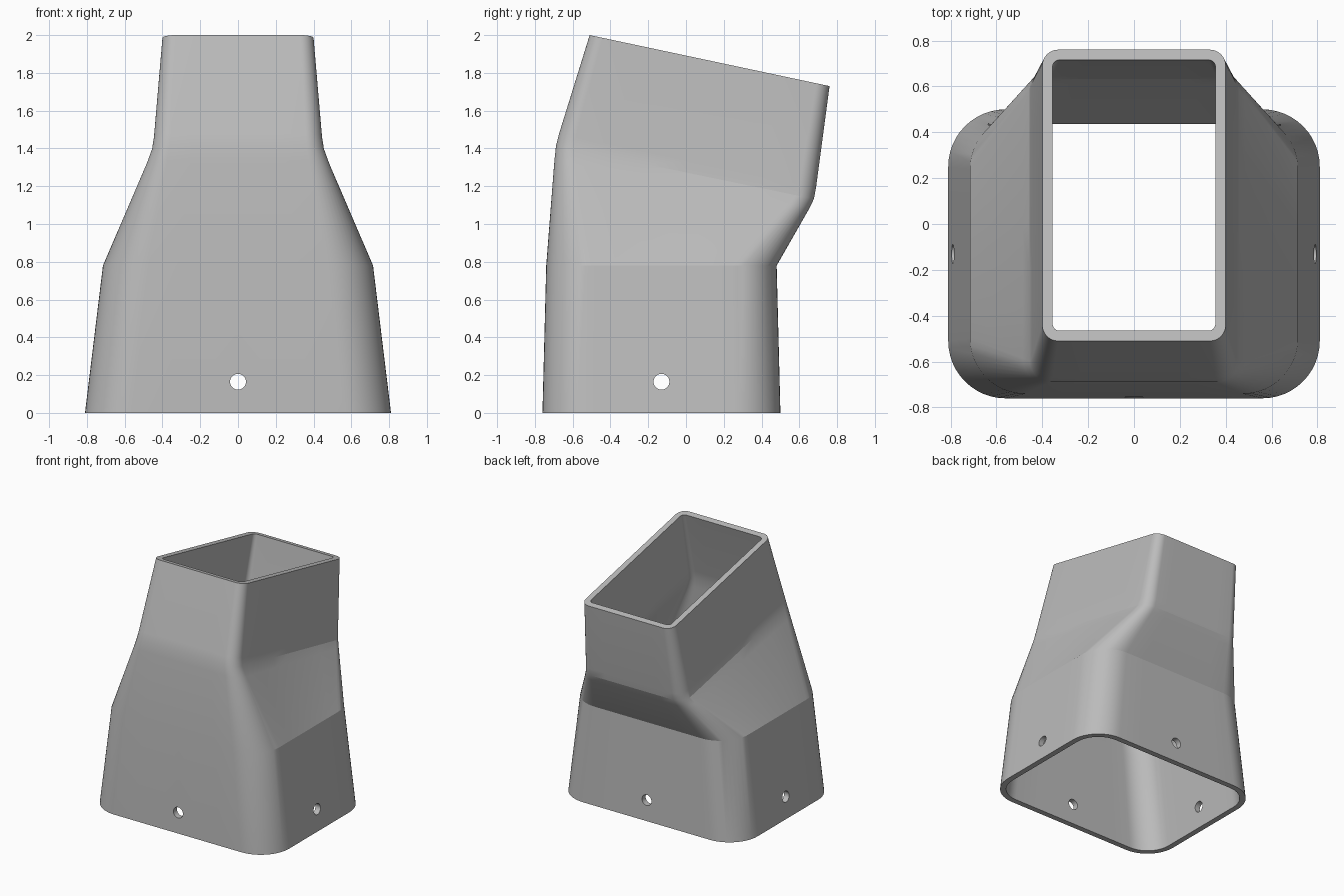
import bpy, bmesh, math
from mathutils import Vector

cube = bpy.data.objects.get("Cube")
if cube:
    bpy.data.objects.remove(cube, do_unlink=True)

WALL = 0.045
ARC = 12     # segments per rounded corner
FLAT = 6     # segments per straight side

grey = bpy.data.materials.new("plain_grey")
grey.use_nodes = True
colour = (0.5, 0.5, 0.5, 1)
grey.diffuse_color = colour
grey.node_tree.nodes["Principled BSDF"].inputs["Base Color"].default_value = colour

# Sections: half width, front y, back y, front z, back z, corner radius
base = (0.81, -0.76, 0.50, 0.0, 0.0, 0.25)
shoulder = (0.715, -0.74, 0.48, 0.78, 0.78, 0.24)
neck = (0.45, -0.69, 0.68, 1.42, 1.13, 0.09)
mouth = (0.40, -0.51, 0.76, 2.0, 1.73, 0.07)


def mix(a, b, t):
    return tuple(p + (q - p) * t for p, q in zip(a, b))


def section_ring(section, inset):
    """Rounded rectangle on a plane that may slope from front to back."""
    w, y0, y1, z0, z1, r = section
    slope = (z1 - z0) / (y1 - y0)
    rad = max(r - inset, 0.03)
    x, lo, hi = w - inset - rad, y0 + inset + rad, y1 - inset - rad
    corners = [(x, hi), (-x, hi), (-x, lo), (x, lo)]
    pts = []
    for i, (cx, cy) in enumerate(corners):
        for k in range(ARC + 1):
            a = math.pi / 2 * (i + k / ARC)
            pts.append(Vector((cx + rad * math.cos(a), cy + rad * math.sin(a), 0)))
        a = math.pi / 2 * (i + 1)
        nx, ny = corners[(i + 1) % 4]
        end = Vector((nx + rad * math.cos(a), ny + rad * math.sin(a), 0))
        start = pts[-1].copy()
        pts += [start.lerp(end, k / FLAT) for k in range(1, FLAT)]
    for p in pts:
        p.z = z0 + (p.y - y0) * slope
    return pts


# Soft bend around the neck
below, above = mix(shoulder, neck, 0.87), mix(neck, mouth, 0.1)
bend = mix(neck, mix(below, above, 0.5), 0.35)
sections = [base, shoulder, below, bend, above, mouth]

# Outer skin going up, inner skin coming down, closed into a loop
bm = bmesh.new()
loops = [section_ring(s, 0) for s in sections]
loops += [section_ring(s, WALL) for s in reversed(sections)]
rings = [[bm.verts.new(p) for p in loop] for loop in loops]
for a, b in zip(rings, rings[1:] + rings[:1]):
    n = len(a)
    for i in range(n):
        j = (i + 1) % n
        bm.faces.new((a[i], a[j], b[j], b[i]))
bmesh.ops.recalc_face_normals(bm, faces=bm.faces)
mesh = bpy.data.meshes.new("adapter_body")
bm.to_mesh(mesh)
bm.free()
mesh.materials.append(grey)
body = bpy.data.objects.new("adapter_body", mesh)
bpy.context.collection.objects.link(body)


# Screw holes straight through opposite walls
def drill(name, location, rotation):
    bpy.ops.mesh.primitive_cylinder_add(vertices=32, radius=0.042, depth=3,
                                        location=location, rotation=rotation)
    cutter = bpy.context.object
    cutter.name = name
    cutter.data.materials.append(grey)
    cutter.hide_render = True
    mod = body.modifiers.new(name, "BOOLEAN")
    mod.operation = "DIFFERENCE"
    mod.solver = "EXACT"
    mod.object = cutter
    bpy.context.view_layer.objects.active = body
    bpy.ops.object.modifier_apply(modifier=mod.name)
    bpy.data.objects.remove(cutter, do_unlink=True)


drill("front_back_hole", (0, 0, 0.165), (math.pi / 2, 0, 0))
drill("side_hole", (0, -0.13, 0.165), (0, math.pi / 2, 0))

bpy.ops.object.select_all(action="DESELECT")
body.select_set(True)
bpy.context.view_layer.objects.active = body
bpy.ops.object.shade_smooth_by_angle(angle=math.radians(14))
